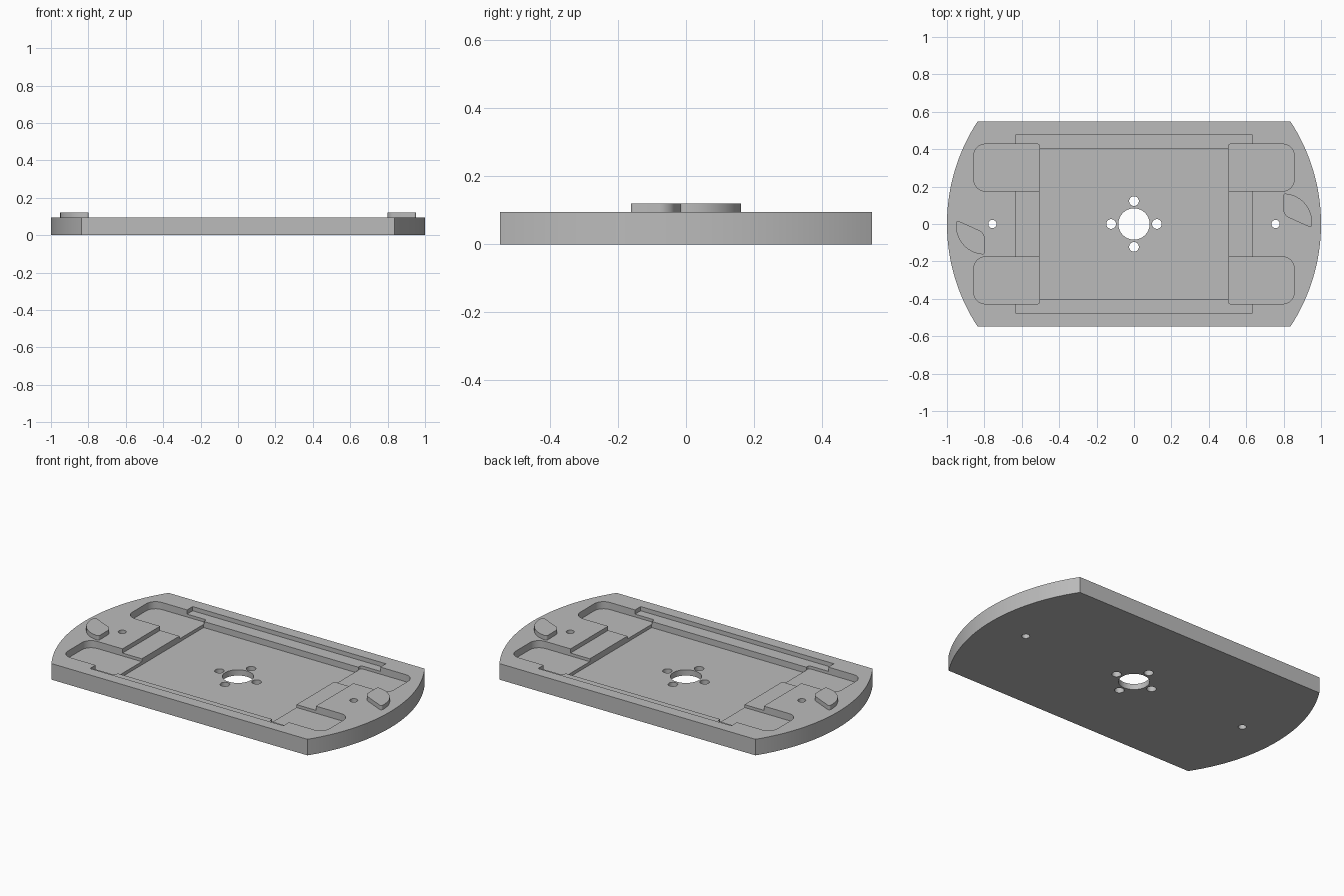
import bpy, bmesh
from math import sin, cos, pi, asin

if "Cube" in bpy.data.objects:
    bpy.data.objects.remove(bpy.data.objects["Cube"])

GREY = (0.5, 0.5, 0.5, 1)
grey = bpy.data.materials.new("plain grey")
grey.use_nodes = True
grey.diffuse_color = GREY
grey.node_tree.nodes["Principled BSDF"].inputs["Base Color"].default_value = GREY

TOP = 0.095          # top face of the plate
HALF_DEPTH = 0.547


def prism(name, outline, z0, z1):
    """Extrude a counter-clockwise outline between two heights."""
    bm = bmesh.new()
    face = bm.faces.new([bm.verts.new((x, y, z0)) for x, y in outline])
    new = bmesh.ops.extrude_face_region(bm, geom=[face])["geom"]
    verts = [v for v in new if isinstance(v, bmesh.types.BMVert)]
    bmesh.ops.translate(bm, verts=verts, vec=(0, 0, z1 - z0))
    bmesh.ops.recalc_face_normals(bm, faces=bm.faces)
    mesh = bpy.data.meshes.new(name)
    bm.to_mesh(mesh)
    bm.free()
    mesh.materials.append(grey)
    obj = bpy.data.objects.new(name, mesh)
    bpy.context.collection.objects.link(obj)
    return obj


def arc(cx, cy, r, a0, a1, n):
    return [(cx + r * cos(a0 + (a1 - a0) * i / n),
             cy + r * sin(a0 + (a1 - a0) * i / n)) for i in range(n + 1)]


def circle(cx, cy, r, n=32):
    return arc(cx, cy, r, 0, 2 * pi, n)[:-1]


def box(hx, hy):
    return [(-hx, -hy), (hx, -hy), (hx, hy), (-hx, hy)]


def round_corners(points, radii, n=8):
    """Replace each corner by a curve that starts and ends radius away from it."""
    out = []
    for i, (p, r) in enumerate(zip(points, radii)):
        if r == 0:
            out.append(p)
            continue
        ends = []
        for q in (points[i - 1], points[(i + 1) % len(points)]):
            d = ((q[0] - p[0]) ** 2 + (q[1] - p[1]) ** 2) ** 0.5
            ends.append([p[k] + (q[k] - p[k]) * r / d for k in (0, 1)])
        for s in range(n + 1):
            # weighted curve that is a true arc at right angles
            t = s / n
            w = (1 - t) ** 2, 2 * t * (1 - t) * 0.7071, t ** 2
            out.append(tuple((w[0] * ends[0][k] + w[1] * p[k] + w[2] * ends[1][k])
                             / sum(w) for k in (0, 1)))
    return out


def finish(obj):
    bpy.ops.object.select_all(action="DESELECT")
    obj.select_set(True)
    bpy.context.view_layer.objects.active = obj
    bpy.ops.object.shade_smooth_by_angle(angle=0.5)


# Plate: a disc with front and back cut straight
a = asin(HALF_DEPTH)
plate = prism("base_plate", arc(0, 0, 1, -a, a, 32) + arc(0, 0, 1, pi - a, pi + a, 32), 0, TOP)

# Recesses: shallow ledge, deep centre, four corner pockets
cutters = [prism("ledge_cutter", box(0.632, 0.479), TOP - 0.025, 0.2),
           prism("centre_cutter", box(0.506, 0.402), TOP - 0.061, 0.2)]
pocket = round_corners([(0.505, 0.176), (0.856, 0.176), (0.856, 0.427), (0.505, 0.427)],
                       [0, 0.06, 0.06, 0.012])
for sx in (1, -1):
    for sy in (1, -1):
        shape = [(sx * x, sy * y) for x, y in pocket]
        cutters.append(prism("pocket_cutter", shape, TOP - 0.042, 0.2))

# Through holes: spindle, four bolts around it, one at each end
holes = [(0, 0, 0.084)]
for s in (1, -1):
    holes += [(s * 0.122, 0, 0.026), (0, s * 0.122, 0.026), (s * 0.757, 0, 0.022)]
for x, y, r in holes:
    cutters.append(prism("hole_cutter", circle(x, y, r), -0.1, 0.2))

bpy.context.view_layer.objects.active = plate
for cutter in cutters:
    cutter.hide_render = True
    mod = plate.modifiers.new("cut", "BOOLEAN")
    mod.operation = "DIFFERENCE"
    mod.solver = "EXACT"
    mod.object = cutter
    bpy.ops.object.modifier_apply(modifier=mod.name)
for cutter in cutters:
    bpy.data.objects.remove(cutter)
finish(plate)

# Raised end tabs, the second turned half a circle
tab = round_corners([(0.798, 0.163), (0.798, 0.047), (0.952, -0.022), (0.948, 0.155)],
                    [0.012, 0.03, 0.018, 0.138])
for name, s in (("left_tab", 1), ("right_tab", -1)):
    finish(prism(name, [(s * x, s * y) for x, y in tab], TOP - 0.005, 0.121))
